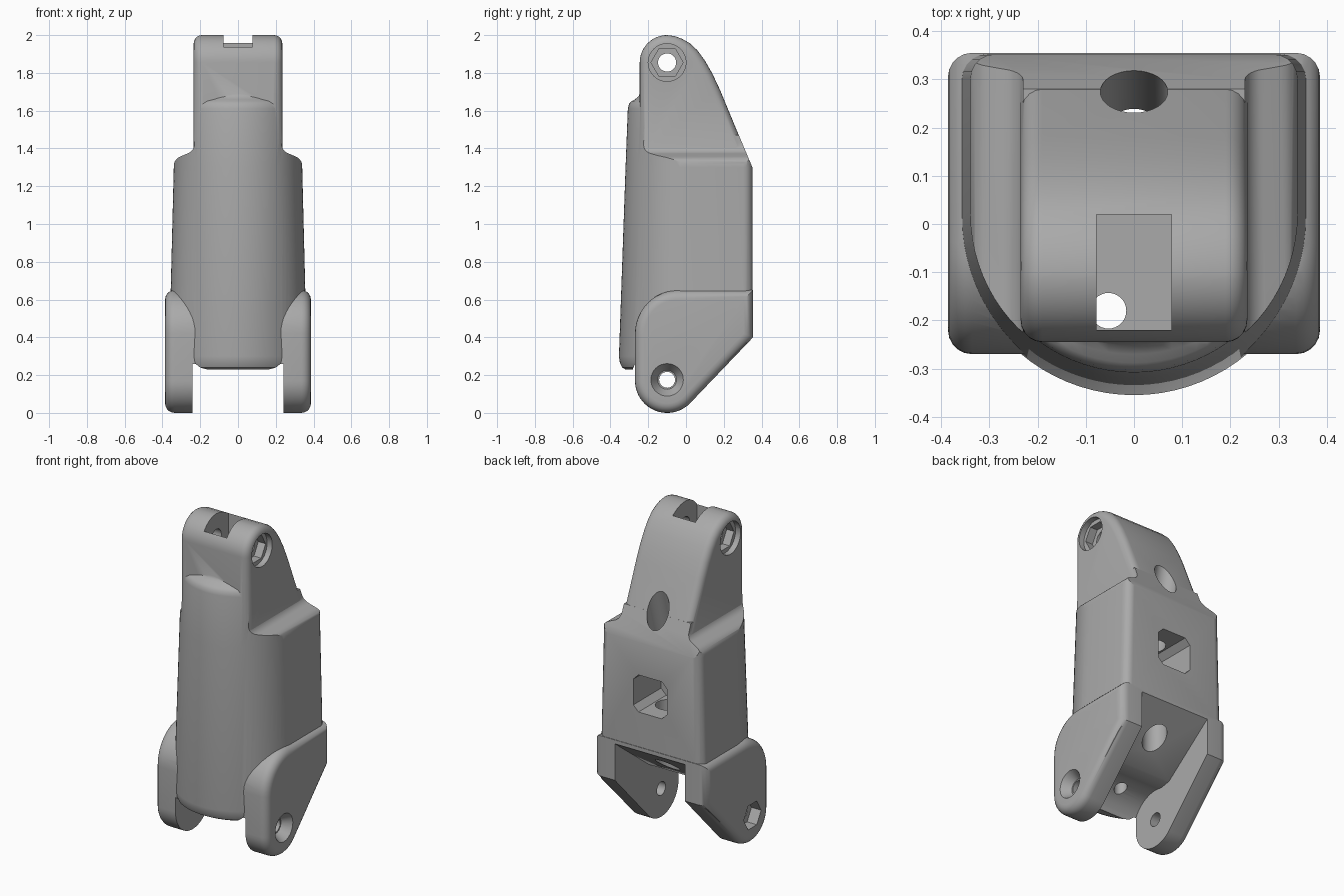
import bpy, bmesh
from math import sin, cos, pi, radians
from mathutils import Vector

if "Cube" in bpy.data.objects:
    bpy.data.objects.remove(bpy.data.objects["Cube"])

grey = bpy.data.materials.new("plain grey")
grey.use_nodes = True
colour = (0.4, 0.4, 0.4, 1)
grey.diffuse_color = colour
grey.node_tree.nodes["Principled BSDF"].inputs["Base Color"].default_value = colour


def arc(cx, cy, r, a0, a1, n=12):
    angles = [radians(a0 + (a1 - a0) * i / n) for i in range(n + 1)]
    return [(cx + r * cos(a), cy + r * sin(a)) for a in angles]


def loft(name, rings, bevel=0):
    """Skin a stack of equal rings; optionally round the edges of both caps."""
    bm = bmesh.new()
    loops = [[bm.verts.new(p) for p in ring] for ring in rings]
    n = len(loops[0])
    caps = [bm.faces.new(loops[0]), bm.faces.new(loops[-1])]
    for low, high in zip(loops, loops[1:]):
        for i in range(n):
            j = (i + 1) % n
            bm.faces.new((low[i], low[j], high[j], high[i]))
    bmesh.ops.recalc_face_normals(bm, faces=bm.faces)
    if bevel:
        edges = list({e for f in caps for e in f.edges})
        bmesh.ops.bevel(bm, geom=edges, offset=bevel, segments=5,
                        profile=0.5, affect='EDGES')
    mesh = bpy.data.meshes.new(name)
    bm.to_mesh(mesh)
    bm.free()
    ob = bpy.data.objects.new(name, mesh)
    bpy.context.collection.objects.link(ob)
    return ob


def prism_x(name, pts, x0, x1, bevel=0):
    return loft(name, [[(x, y, z) for y, z in pts] for x in (x0, x1)], bevel)


def prism_y(name, pts, y0, y1):
    return loft(name, [[(x, y, z) for x, z in pts] for y in (y0, y1)])


def rod(name, a, b, r0, r1=None, sides=32):
    """Straight or tapered round (or polygonal) bar between two points."""
    a, b = Vector(a), Vector(b)
    q = (b - a).to_track_quat('Z', 'Y')
    ring = arc(0, 0, 1, 0, 360 - 360 / sides, sides - 1)
    rings = [[c + q @ Vector((u * r, v * r, 0)) for u, v in ring]
             for c, r in ((a, r0), (b, r0 if r1 is None else r1))]
    return loft(name, rings)


def combine(target, tool, operation):
    mod = target.modifiers.new(tool.name, 'BOOLEAN')
    mod.operation, mod.solver, mod.object = operation, 'EXACT', tool
    bpy.context.view_layer.objects.active = target
    bpy.ops.object.modifier_apply(modifier=mod.name)
    bpy.data.objects.remove(tool)


def cut(target, tool):
    combine(target, tool, 'DIFFERENCE')


# D-shaped shell: round front, flat back, slightly tapered
def d_ring(z, half, front, back=0.352):
    pts = arc(0, front + half, half, 180, 360, 40)
    pts += arc(half - 0.05, back - 0.05, 0.05, 0, 90, 5)
    pts += arc(0.05 - half, back - 0.05, 0.05, 90, 180, 5)
    return [(x, y, z) for x, y in pts]


body = loft("finger_segment", [d_ring(*s) for s in (
    (0.23, 0.365, -0.32), (0.24, 0.365, -0.338), (0.265, 0.365, -0.35),
    (0.30, 0.365, -0.355), (1.30, 0.34, -0.32), (1.61, 0.335, -0.308),
    (1.635, 0.335, -0.302), (1.65, 0.335, -0.288), (1.66, 0.335, -0.27),
    (1.675, 0.335, -0.252), (1.70, 0.335, -0.24))])

# Curved shoulders beside the neck
shoulder = [(0.23, 2.2), (0.23, 1.44)] + arc(0.285, 1.425, 0.055, 180, 255, 6) \
    + arc(0.285, 1.305, 0.056, 70, 0, 6) + [(0.6, 1.3), (0.6, 2.2)]
for side in (1, -1):
    cut(body, prism_y("shoulder_cutter", [(side * x, z) for x, z in shoulder], -1, 1))
cut(body, prism_x("back_cutter", [(0.36, 1.28), (0.28, 1.47), (-0.12, 1.47),
                                  (-0.12, 2.2), (0.7, 2.2), (0.7, 1.28)], -1, 1))
cut(body, prism_x("heel_cutter", [(0.38, 0.43), (-0.1, -0.05), (0.7, -0.05),
                                  (0.7, 0.43)], -1, 1))

# Neck with the upper knuckle
back_curve = [(-0.06, 1.995), (-0.02, 1.98), (0.02, 1.957), (0.06, 1.92), (0.1, 1.865),
              (0.14, 1.795), (0.18, 1.71), (0.35, 1.3), (0.35, 1.1)]
neck = [(-0.245, 1.1)] + arc(-0.1, 1.855, 0.145, 180, 90, 14) + back_curve
combine(body, prism_x("neck", neck, -0.235, 0.235, 0.045), 'UNION')

# Lower ears, made as one block and split by the joint slot
ear = arc(-0.1, 0.17, 0.17, 180, 315, 20) + [(0.355, 0.4), (0.355, 0.65)] \
    + arc(-0.04, 0.42, 0.23, 90, 180, 12)
combine(body, prism_x("ears", ear, -0.386, 0.386, 0.05), 'UNION')
slot = [(0.5, 0.735), (0.36, 0.63), (0.02, 0.37)] \
    + arc(-0.1, 0.175, 0.19, 75, 170, 12) + [(-0.295, 0.2), (-0.295, -0.1), (0.5, -0.1)]
cut(body, prism_x("joint_slot", slot, -0.24, 0.24))

# Pocket in the upper knuckle
cut(body, prism_x("knuckle_slot", [(-0.22, 1.7), (0.02, 1.7), (0.02, 2.2),
                                   (-0.22, 2.2)], -0.078, 0.078))

# Pin holes, with a countersink and a six-sided nut seat below
for z, r in ((0.175, 0.042), (1.855, 0.048)):
    cut(body, rod("pin_hole", (-1, -0.1, z), (1, -0.1, z), r))
cut(body, rod("countersink", (0.4, -0.1, 0.175), (0.33, -0.1, 0.175), 0.095, 0.05))
cut(body, rod("nut_seat", (-0.4, -0.1, 0.175), (-0.32, -0.1, 0.175), 0.085, sides=6))
for side in (1, -1):
    cut(body, rod("pin_seat", (side * 0.3, -0.1, 1.855), (side * 0.2, -0.1, 1.855), 0.1))
    cut(body, rod("pin_seat_step", (side * 0.3, -0.1, 1.855),
                  (side * 0.15, -0.1, 1.855), 0.085, sides=6))

# Square window in the back, with clipped corners
a, b = 0.115, 0.08
window = [(a, b), (b, a), (-b, a), (-a, b), (-a, -b), (-b, -a), (b, -a), (a, -b)]
cut(body, prism_y("window", [(x, z + 0.98) for x, z in window], 0.08, 0.6))

# Cord tunnels
cut(body, rod("upper_tunnel", (0, 0.36, 1.79), (0, 0.14, 1.0), 0.07))
cut(body, rod("lower_tunnel", (0, 0.18, 0.98), (0, 0.18, 0.35), 0.07))
cut(body, rod("front_tunnel", (-0.053, -0.18, 1.8), (-0.053, -0.18, 0.2), 0.037))

# Finish
body.data.materials.clear()
body.data.materials.append(grey)
for face in body.data.polygons:
    face.material_index = 0
bpy.ops.object.select_all(action='DESELECT')
body.select_set(True)
bpy.context.view_layer.objects.active = body
bpy.ops.object.shade_smooth_by_angle(angle=radians(32))
